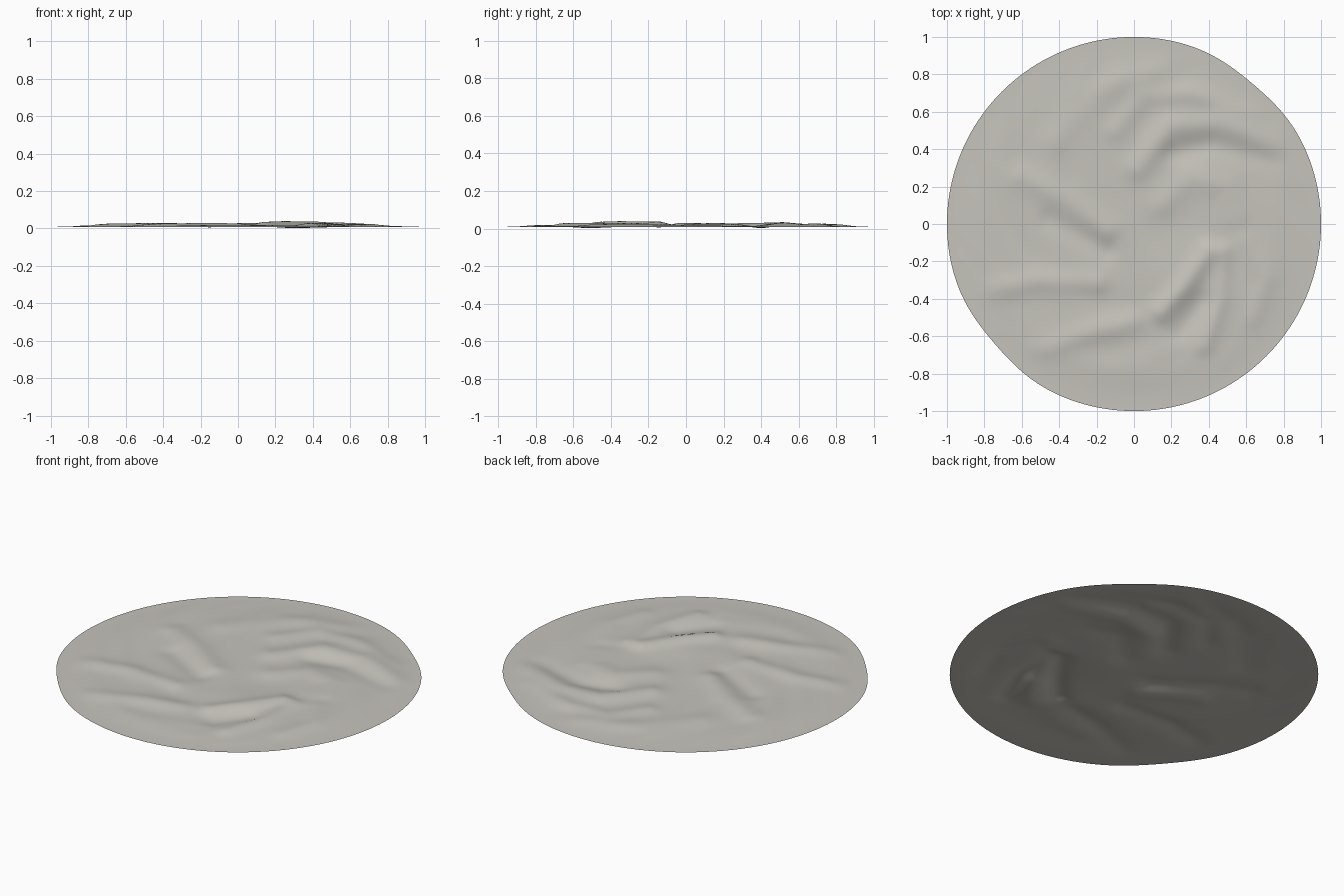
import bpy, bmesh, math
from mathutils import Vector, noise

cube = bpy.data.objects.get("Cube")
if cube:
    bpy.data.objects.remove(cube, do_unlink=True)

RINGS, SEGMENTS = 56, 160

# Fold crests and hollows: height, half width, path points
FOLDS = [
    (0.015, 0.07, [(0.02, 0.3), (0.2, 0.52), (0.45, 0.54), (0.78, 0.44)]),
    (0.010, 0.06, [(-0.1, 0.5), (0.05, 0.68), (0.3, 0.7), (0.65, 0.6)]),
    (0.008, 0.08, [(-0.4, 0.45), (-0.2, 0.7), (0.1, 0.82)]),
    (0.012, 0.07, [(-0.6, 0.25), (-0.35, 0.12), (-0.15, -0.03)]),
    (0.020, 0.06, [(0.4, -0.15), (0.27, -0.33), (0.15, -0.47)]),
    (0.013, 0.05, [(0.48, -0.15), (0.46, -0.4), (0.38, -0.65)]),
    (0.010, 0.06, [(0.0, -0.52), (-0.2, -0.57), (-0.5, -0.68)]),
    (0.012, 0.06, [(-0.75, -0.35), (-0.5, -0.3), (-0.2, -0.32)]),
    (0.008, 0.07, [(0.15, 0.1), (0.3, 0.25), (0.5, 0.2), (0.55, 0.05)]),
    (0.008, 0.06, [(0.6, -0.1), (0.7, -0.3), (0.65, -0.5)]),
    (-0.010, 0.06, [(0.2, 0.38), (0.4, 0.42), (0.75, 0.34)]),
    (-0.010, 0.06, [(-0.45, 0.02), (-0.15, -0.14)]),
    (-0.010, 0.06, [(0.36, -0.42), (0.25, -0.58)]),
]


def path_distance(p, path):
    best = 9.0
    for a, b in zip(path, path[1:]):
        a, b = Vector(a), Vector(b)
        d = b - a
        t = min(1, max(0, (p - a).dot(d) / d.length_squared))
        best = min(best, (p - a - d * t).length)
    return best


def height(p, r):
    fade = min(1, (1 - r) / 0.25)
    fade = fade * fade * (3 - 2 * fade)
    z = 0.007
    for h, w, path in FOLDS:
        z += h * math.exp(-(path_distance(p, path) / w) ** 2)
    # Soft ripples swirling about a point right of centre
    q = p - Vector((0.3, 0.1))
    turn = 1.6 * q.length
    x = q.x * math.cos(turn) - q.y * math.sin(turn)
    y = q.x * math.sin(turn) + q.y * math.cos(turn)
    z += 0.006 * noise.noise(Vector((x * 4, y * 4, 3)))
    return 0.013 + fade * z


def rim_radius(a):
    flat = sum(math.exp(-((a - c) / 0.25) ** 2) for c in (0.87, 3.85))
    return 1 - 0.018 * flat


# Rippled round sheet
bm = bmesh.new()
centre = bm.verts.new((0, 0, height(Vector((0, 0)), 0)))
previous = None
for i in range(1, RINGS + 1):
    r = i / RINGS
    ring = []
    for j in range(SEGMENTS):
        a = math.tau * j / SEGMENTS
        p = Vector((math.cos(a), math.sin(a))) * r * rim_radius(a)
        ring.append(bm.verts.new((p.x, p.y, height(p, r))))
    for j in range(SEGMENTS):
        k = (j + 1) % SEGMENTS
        if previous:
            bm.faces.new((previous[j], ring[j], ring[k], previous[k]))
        else:
            bm.faces.new((centre, ring[j], ring[k]))
    previous = ring

# Rest the lowest hollow near the ground
low = min(v.co.z for v in bm.verts)
for v in bm.verts:
    v.co.z -= min(low, 0.004)
    v.co.z = max(v.co.z, 0)
for f in bm.faces:
    f.smooth = True

mesh = bpy.data.meshes.new("rippled_sheet")
bm.to_mesh(mesh)
bm.free()
sheet = bpy.data.objects.new("rippled_sheet", mesh)
bpy.context.collection.objects.link(sheet)

# Pale warm grey
colour = (0.57, 0.55, 0.505, 1)
mat = bpy.data.materials.new("pale_warm_grey")
mat.use_nodes = True
mat.diffuse_color = colour
mat.node_tree.nodes["Principled BSDF"].inputs["Base Color"].default_value = colour
mesh.materials.append(mat)
